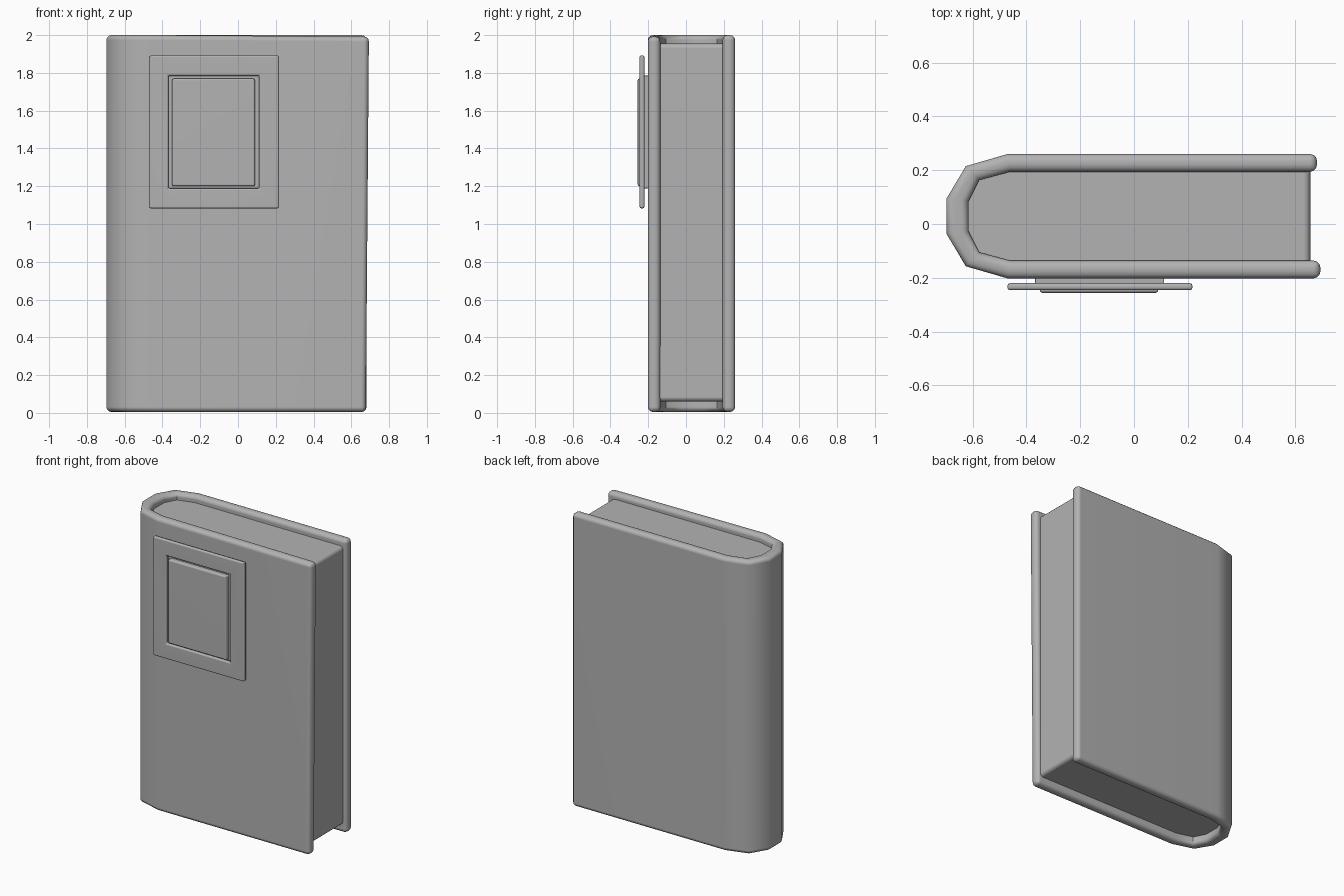
import bpy, bmesh, math

if "Cube" in bpy.data.objects:
    bpy.data.objects.remove(bpy.data.objects["Cube"])

# Dark grey used on every part
grey = bpy.data.materials.new("dark_grey")
grey.diffuse_color = (0.45, 0.45, 0.45, 1)
grey.use_nodes = True
grey.node_tree.nodes["Principled BSDF"].inputs["Base Color"].default_value = grey.diffuse_color


def sharp_edges(bm, limit=60):
    return [e for e in bm.edges if e.calc_face_angle(0) > math.radians(limit)]


def finish(name, bm, bevel, segments=3, pick=None):
    """Turn a bmesh into a bevelled, smooth shaded object."""
    bmesh.ops.recalc_face_normals(bm, faces=bm.faces[:])
    edges = [e for e in sharp_edges(bm) if pick is None or pick(e)]
    bmesh.ops.bevel(bm, geom=edges, offset=bevel, segments=segments,
                    profile=0.5, affect='EDGES', clamp_overlap=True)
    bmesh.ops.recalc_face_normals(bm, faces=bm.faces[:])
    mesh = bpy.data.meshes.new(name)
    bm.to_mesh(mesh)
    bm.free()
    mesh.materials.append(grey)
    obj = bpy.data.objects.new(name, mesh)
    bpy.context.collection.objects.link(obj)
    bpy.ops.object.select_all(action='DESELECT')
    obj.select_set(True)
    bpy.context.view_layer.objects.active = obj
    bpy.ops.object.shade_smooth_by_angle(angle=math.radians(46))
    weighted = obj.modifiers.new("flat_faces", 'WEIGHTED_NORMAL')
    weighted.keep_sharp = True
    return obj


def extrude(bm, faces, vec):
    out = bmesh.ops.extrude_face_region(bm, geom=faces)
    verts = [g for g in out['geom'] if isinstance(g, bmesh.types.BMVert)]
    bmesh.ops.translate(bm, verts=verts, vec=vec)
    return verts


def slab(name, x0, x1, y0, y1, z0, z1, bevel):
    bm = bmesh.new()
    face = bm.faces.new([bm.verts.new((x, y0, z)) for x, z in
                         ((x0, z0), (x1, z0), (x1, z1), (x0, z1))])
    extrude(bm, [face], (0, y1 - y0, 0))
    return finish(name, bm, bevel, 2)


# Spine profiles, mirrored about the middle of the thickness
MID = 0.029


def mirrored(half):
    return [(x, MID - d) for x, d in half] + [(x, MID + d) for x, d in reversed(half)]


outer = mirrored([(0.68, 0.231), (-0.47, 0.231), (-0.625, 0.186), (-0.697, 0.065)])
inner = mirrored([(0.68, 0.165), (-0.46, 0.165), (-0.575, 0.134), (-0.615, 0.055)])

# Cover: a wrapped board with rounded rims and a slightly warped front corner
bm = bmesh.new()
vo = [bm.verts.new((x, y, 0.005)) for x, y in outer]
vi = [bm.verts.new((x, y, 0.005)) for x, y in inner]
strip = [bm.faces.new((vo[i], vo[i + 1], vi[i + 1], vi[i])) for i in range(len(vo) - 1)]
extrude(bm, strip, (0, 0, 1.995))
for v in bm.verts:
    if v.co.x > 0.6 and v.co.y < 0:
        top = v.co.z > 1
        v.co.x = 0.693 if top else 0.677
        v.co.z -= 0.008 if top else 0
finish("cover", bm, 0.026)

# Page block following the inside of the cover, rounded at the fore edge ends
pages = mirrored([(0.655, 0.168), (-0.46, 0.168), (-0.578, 0.137), (-0.62, 0.055)])
bm = bmesh.new()
face = bm.faces.new([bm.verts.new((x, y, 0.06)) for x, y in pages])
extrude(bm, [face], (0, 0, 1.895))
finish("pages", bm, 0.025, 3,
       lambda e: all(v.co.x > 0.6 for v in e.verts)
       and abs(e.verts[0].co.z - e.verts[1].co.z) < 0.01)

# Plaque: backing plate, raised frame and inset panel
slab("plaque_backing", -0.368, 0.112, -0.222, -0.195, 1.188, 1.785, 0.003)
slab("plaque_panel", -0.35, 0.09, -0.256, -0.215, 1.2, 1.77, 0.01)

bm = bmesh.new()
loops = [[bm.verts.new((x, -0.246, z)) for x, z in ((a, c), (b, c), (b, d), (a, d))]
         for a, b, c, d in ((-0.47, 0.217, 1.083, 1.892), (-0.368, 0.112, 1.188, 1.785))]
ring = [bm.faces.new((loops[0][i], loops[0][(i + 1) % 4],
                      loops[1][(i + 1) % 4], loops[1][i])) for i in range(4)]
extrude(bm, ring, (0, 0.026, 0))
finish("plaque_frame", bm, 0.009, 2)
